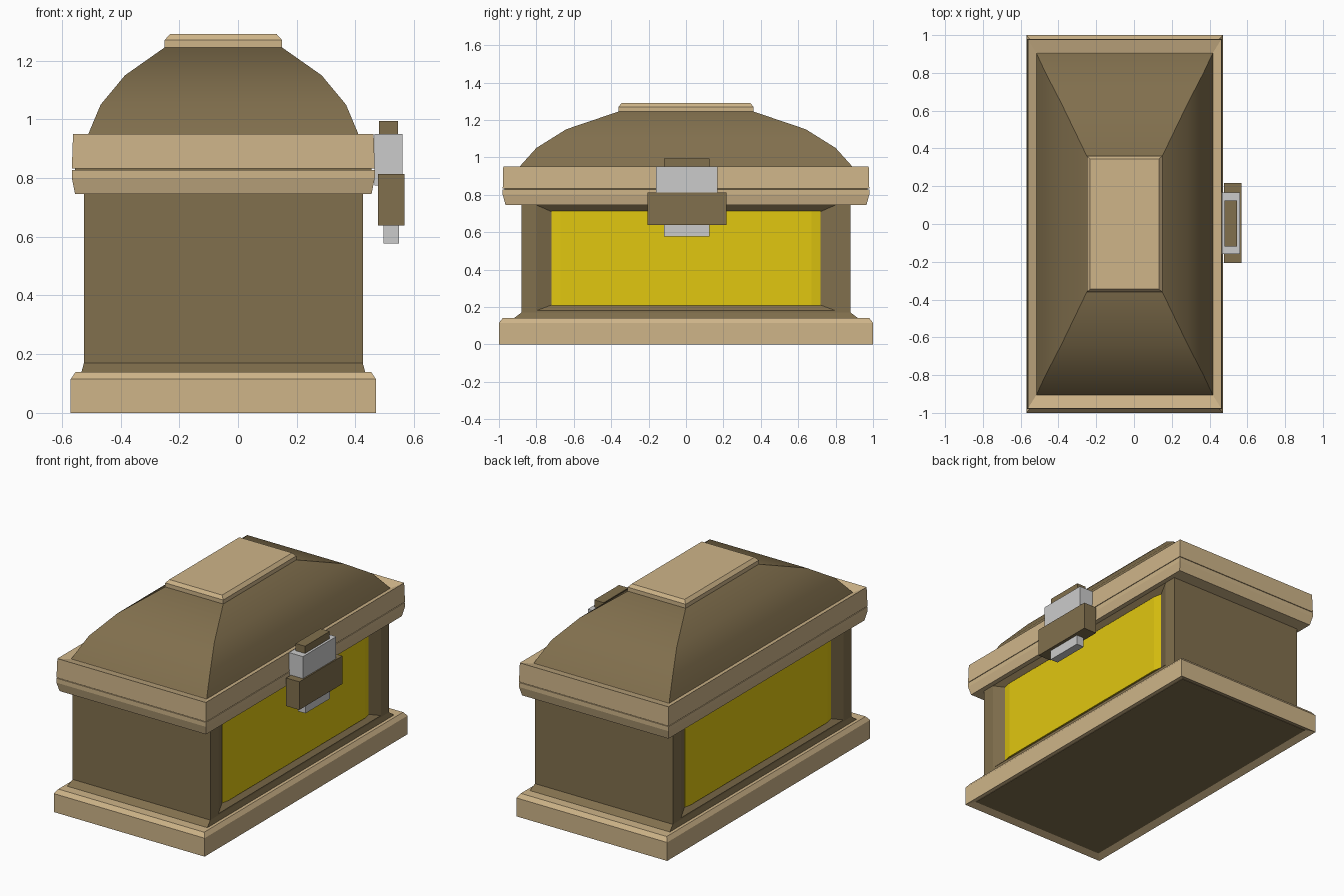
import bpy, bmesh

if "Cube" in bpy.data.objects:
    bpy.data.objects.remove(bpy.data.objects["Cube"])

CX = -0.05  # chest centre; the latch overhangs on +x


def material(name, rgb):
    m = bpy.data.materials.new(name)
    m.diffuse_color = (*rgb, 1)
    m.use_nodes = True
    m.node_tree.nodes["Principled BSDF"].inputs["Base Color"].default_value = m.diffuse_color
    return m


BEIGE = material("pale_wood", (0.62, 0.46, 0.25))
BROWN = material("dark_wood", (0.22, 0.16, 0.075))
GOLD = material("gold", (0.75, 0.57, 0.005))


def finish(bm, name, mat):
    bmesh.ops.recalc_face_normals(bm, faces=bm.faces)
    me = bpy.data.meshes.new(name)
    bm.to_mesh(me)
    bm.free()
    ob = bpy.data.objects.new(name, me)
    bpy.context.collection.objects.link(ob)
    if mat:
        me.materials.append(mat)
    return ob


def loft(rings):
    """Stack of rectangles (half x, half y, z), closed at both ends."""
    bm = bmesh.new()
    loops = [[bm.verts.new((CX + sx * hx, sy * hy, z))
              for sx, sy in ((-1, -1), (1, -1), (1, 1), (-1, 1))]
             for hx, hy, z in rings]
    for a, b in zip(loops, loops[1:]):
        for i in range(4):
            j = (i + 1) % 4
            bm.faces.new((a[i], a[j], b[j], b[i]))
    bm.faces.new(loops[0][::-1])
    bm.faces.new(loops[-1])
    return bm


def box(name, x, y, z, mat=None):
    bm = bmesh.new()
    bmesh.ops.create_cube(bm, size=1)
    for v in bm.verts:
        v.co = (x[v.co.x > 0], y[v.co.y > 0], z[v.co.z > 0])
    return finish(bm, name, mat)


# Base plinth, and a slightly recessed underside
finish(loft([(0.47, 0.95, 0.02), (0.52, 1, 0), (0.52, 1, 0.115),
             (0.503, 0.98, 0.14)]), "base", BEIGE)
finish(loft([(0.475, 0.955, 0.015), (0.475, 0.955, 0.05)]), "underside", BROWN)

# Body with a framed recess on each long side
bm = loft([(0.483, 0.92, 0.13), (0.483, 0.92, 0.14), (0.475, 0.88, 0.17),
           (0.475, 0.88, 0.76)])
bm.normal_update()
sides = [f for f in bm.faces if abs(f.normal.x) > 0.99 and f.calc_area() > 0.5]
for hy, z0, z1, hx in ((0.80, 0.18, 0.745, 0.475), (0.72, 0.21, 0.71, 0.445)):
    bmesh.ops.inset_individual(bm, faces=sides, thickness=0.02)
    for f in sides:
        for v in f.verts:
            v.co = (CX + (hx if v.co.x > CX else -hx),
                    hy if v.co.y > 0 else -hy,
                    z1 if v.co.z > 0.45 else z0)
finish(bm, "body", BROWN)

# Gold panels: shallow bulge with sloped vertical edges
for s, label in ((1, "right"), (-1, "left")):
    bm = bmesh.new()
    plan = [(0.40, -0.72), (0.446, -0.72), (0.456, -0.67),
            (0.456, 0.67), (0.446, 0.72), (0.40, 0.72)]
    f = bm.faces.new([bm.verts.new((CX + s * x, y, 0.208)) for x, y in plan])
    ext = bmesh.ops.extrude_face_region(bm, geom=[f])["geom"]
    bmesh.ops.translate(bm, vec=(0, 0, 0.504), verts=[
        e for e in ext if isinstance(e, bmesh.types.BMVert)])
    finish(bm, "gold_panel_" + label, GOLD)

# Rims on either side of the lid seam
finish(loft([(0.505, 0.965, 0.745), (0.516, 0.98, 0.80), (0.516, 0.98, 0.828)]),
       "body_rim", BEIGE)
finish(loft([(0.505, 0.97, 0.826), (0.505, 0.97, 0.834)]), "lid_seam", BROWN)
finish(loft([(0.516, 0.98, 0.832), (0.512, 0.977, 0.95), (0.47, 0.91, 0.932)]),
       "lid_rim", BEIGE)

# Domed lid
lid = finish(loft([(0.47, 0.91, 0.925), (0.46, 0.89, 0.95), (0.418, 0.80, 1.05),
                   (0.335, 0.64, 1.15), (0.20, 0.36, 1.245)]), "lid", BROWN)
bpy.context.view_layer.objects.active = lid
lid.select_set(True)
bpy.ops.object.shade_smooth_by_angle(angle=0.5)

# Lid cap
finish(loft([(0.20, 0.36, 1.24), (0.20, 0.36, 1.27), (0.182, 0.345, 1.29)]),
       "lid_cap", BEIGE)

# Latch on the right side
box("latch_plate", (0.465, 0.56), (-0.16, 0.168), (0.775, 0.95))
box("latch_body", (0.477, 0.568), (-0.207, 0.217), (0.638, 0.813), BROWN)
box("latch_tongue", (0.495, 0.548), (-0.118, 0.125), (0.577, 0.65))
box("latch_top", (0.48, 0.545), (-0.118, 0.125), (0.94, 0.995), BROWN)
